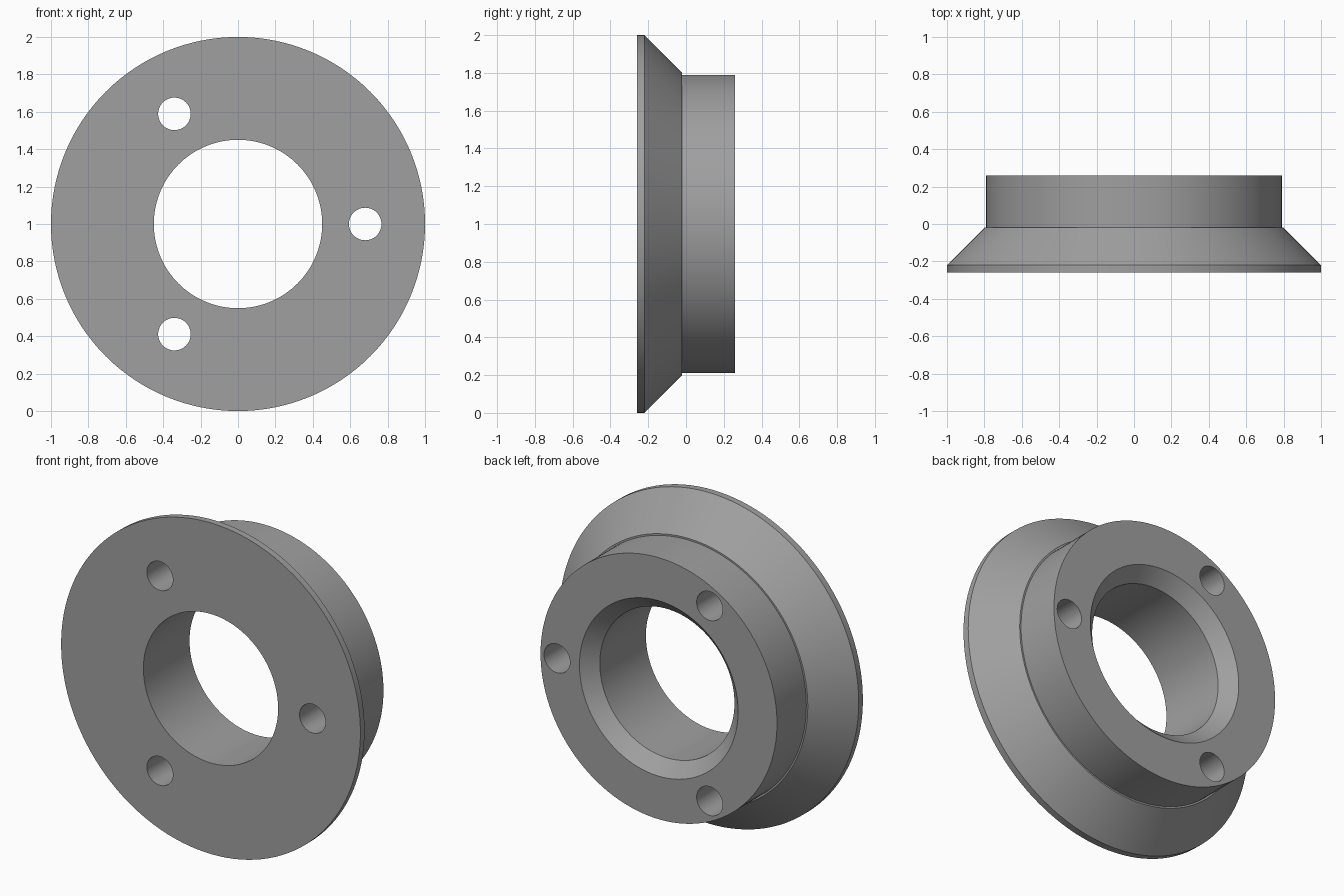
import bpy, bmesh, math
from mathutils import Matrix, Vector

if "Cube" in bpy.data.objects:
    bpy.data.objects.remove(bpy.data.objects["Cube"])

SEG = 128
grey = bpy.data.materials.new("machined grey")
grey.diffuse_color = (0.35, 0.35, 0.35, 1)
grey.use_nodes = True
grey.node_tree.nodes["Principled BSDF"].inputs["Base Color"].default_value = grey.diffuse_color

# Closed cross-section (radius, y), revolved about the y axis at z = 1
profile = [
    (0.45, -0.26), (1.0, -0.26), (1.0, -0.22),    # front face and rim
    (0.80, -0.02), (0.79, -0.02),                 # cone and small ledge
    (0.79, 0.26), (0.53, 0.26), (0.45, 0.18),     # hub, back face, bore chamfer
]
bm = bmesh.new()
rings = []
for i in range(SEG):
    a = 2 * math.pi * i / SEG
    rings.append([bm.verts.new((r * math.cos(a), y, 1 + r * math.sin(a)))
                  for r, y in profile])
n = len(profile)
for i in range(SEG):
    p, q = rings[i], rings[(i + 1) % SEG]
    for j in range(n):
        k = (j + 1) % n
        bm.faces.new((p[j], p[k], q[k], q[j]))
bmesh.ops.recalc_face_normals(bm, faces=bm.faces)
mesh = bpy.data.meshes.new("flanged_ring")
bm.to_mesh(mesh)
bm.free()
ring = bpy.data.objects.new("flanged_ring", mesh)
bpy.context.collection.objects.link(ring)
mesh.materials.append(grey)

# Three through holes, evenly spaced
bm = bmesh.new()
for i in range(3):
    a = 2 * math.pi * i / 3
    pos = Vector((0.68 * math.cos(a), 0, 1 + 0.68 * math.sin(a)))
    bmesh.ops.create_cone(
        bm, cap_ends=True, segments=48, radius1=0.087, radius2=0.087, depth=1,
        matrix=Matrix.Translation(pos) @ Matrix.Rotation(math.pi / 2, 4, 'X'))
cut_mesh = bpy.data.meshes.new("hole_cutter")
bm.to_mesh(cut_mesh)
bm.free()
cut_mesh.materials.append(grey)
cutter = bpy.data.objects.new("hole_cutter", cut_mesh)
bpy.context.collection.objects.link(cutter)

bpy.context.view_layer.objects.active = ring
ring.select_set(True)
mod = ring.modifiers.new("bolt holes", 'BOOLEAN')
mod.operation = 'DIFFERENCE'
mod.solver = 'EXACT'
mod.object = cutter
bpy.ops.object.modifier_apply(modifier=mod.name)
bpy.data.objects.remove(cutter)

# Smooth curved walls, sharp edges
bpy.ops.object.shade_smooth_by_angle(angle=math.radians(30))
